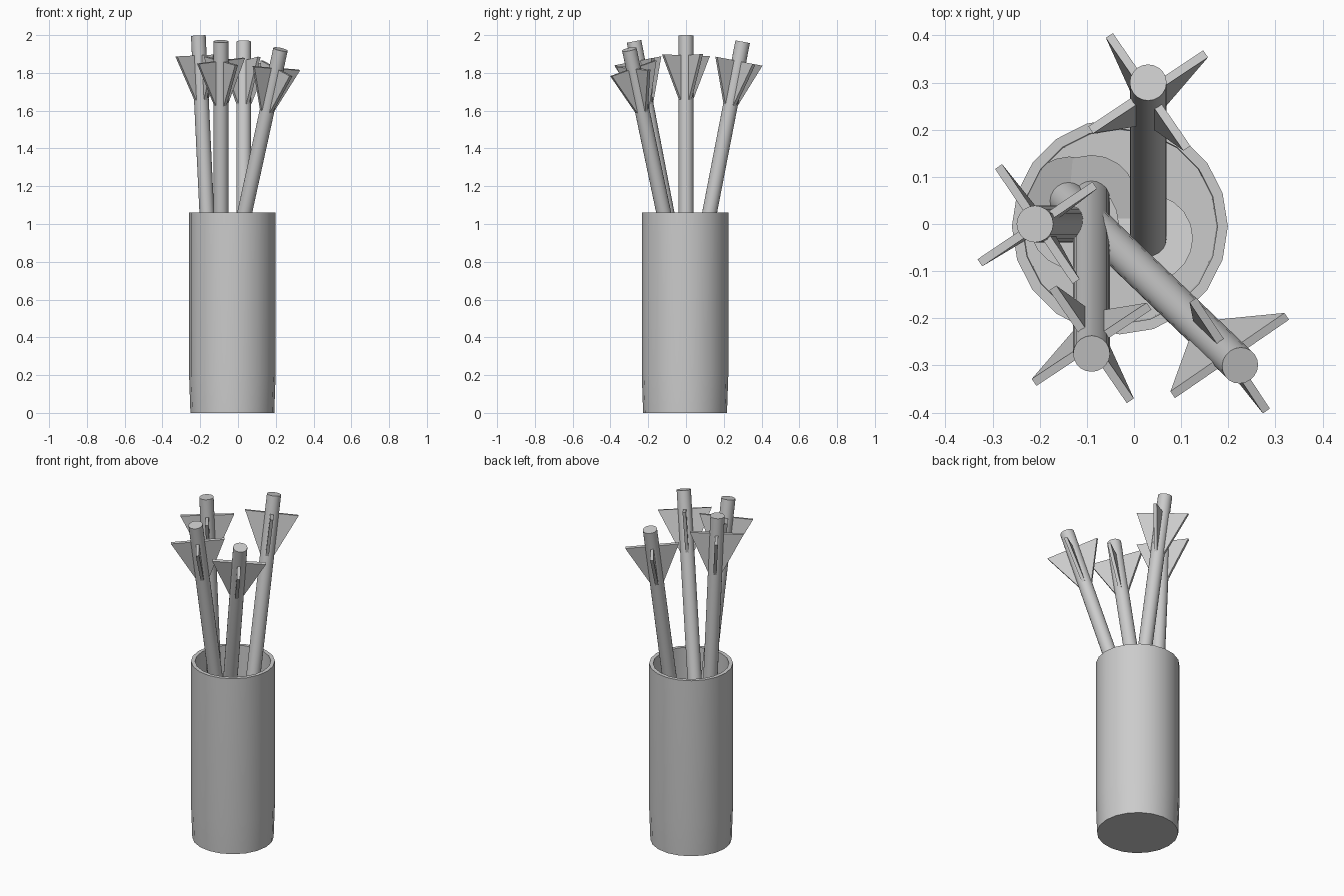
import bpy, bmesh
from math import cos, sin, pi, radians
from mathutils import Vector, Matrix

if "Cube" in bpy.data.objects:
    bpy.data.objects.remove(bpy.data.objects["Cube"])


def finish(bm, name, matrix=None):
    bmesh.ops.recalc_face_normals(bm, faces=bm.faces)
    mesh = bpy.data.meshes.new(name)
    bm.to_mesh(mesh)
    bm.free()
    ob = bpy.data.objects.new(name, mesh)
    bpy.context.collection.objects.link(ob)
    if matrix:
        ob.matrix_world = matrix
    bpy.ops.object.select_all(action='DESELECT')
    ob.select_set(True)
    bpy.context.view_layer.objects.active = ob
    bpy.ops.object.shade_smooth_by_angle(angle=radians(35))
    return ob


def lathe(name, profile, sides, matrix=None):
    # rings of (radius, z), closed at both ends
    bm = bmesh.new()
    rings = [[bm.verts.new((r * cos(2 * pi * i / sides), r * sin(2 * pi * i / sides), z))
              for i in range(sides)] for r, z in profile]
    for a, b in zip(rings, rings[1:]):
        for i in range(sides):
            j = (i + 1) % sides
            bm.faces.new((a[i], a[j], b[j], b[i]))
    bm.faces.new(rings[0])
    bm.faces.new(rings[-1])
    return finish(bm, name, matrix)


def fin(name, matrix):
    # thin triangular plate, wide at the nock end
    bm = bmesh.new()
    outline = [(0.02, -0.105), (0.147, -0.105), (0.035, -0.35), (0.02, -0.35)]
    t = 0.009
    front = [bm.verts.new((x, -t, z)) for x, z in outline]
    back = [bm.verts.new((x, t, z)) for x, z in outline]
    bm.faces.new(front)
    bm.faces.new(back)
    for i in range(4):
        j = (i + 1) % 4
        bm.faces.new((front[i], front[j], back[j], back[i]))
    finish(bm, name, matrix)


# Hollow quiver with a slightly narrower foot
lathe("quiver", [(0.222, 0), (0.229, 0.2), (0.229, 1.06), (0.207, 1.06), (0.205, 0.03)],
      20, Matrix.Translation((-0.03, -0.005, 0)))

# Arrows: nock end and lower end of each shaft
arrows = [
    ((-0.21, 0.0, 1.998), (-0.127, 0.0, 0.26)),
    ((-0.09, -0.275, 1.967), (-0.09, 0.053, 0.26)),
    ((0.225, -0.30, 1.925), (-0.14, 0.05, 0.26)),
    ((0.03, 0.30, 1.965), (0.03, -0.03, 0.26)),
]
for n, (top, low) in enumerate(arrows, 1):
    top, low = Vector(top), Vector(low)
    axis = top - low
    turn = Vector((0, 0, 1)).rotation_difference(axis).to_matrix().to_4x4()
    m = Matrix.Translation(top) @ turn
    length = axis.length
    lathe(f"arrow_shaft_{n}", [(0.039, -length), (0.039, 0)], 20, m)
    # Hidden pointed head inside the quiver
    lathe(f"arrow_head_{n}", [(0.002, -length - 0.22), (0.095, -length)], 20, m)
    for k in range(4):
        fin(f"arrow_fin_{n}_{k + 1}", m @ Matrix.Rotation(radians(34 + 90 * k), 4, 'Z'))
